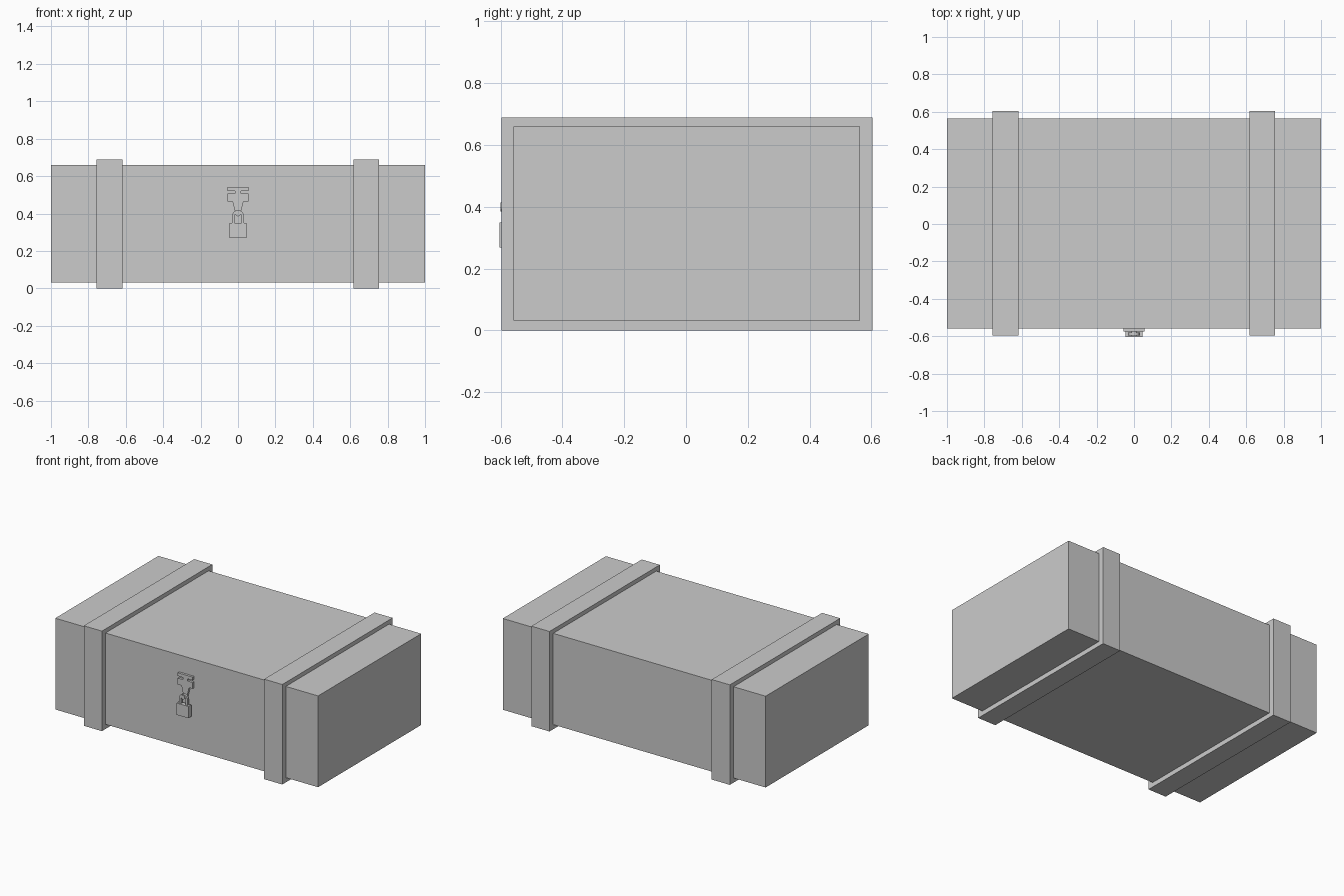
import bpy, bmesh, math

if "Cube" in bpy.data.objects:
    bpy.data.objects.remove(bpy.data.objects["Cube"])


def box(name, x0, x1, y0, y1, z0, z1):
    bm = bmesh.new()
    bmesh.ops.create_cube(bm, size=1)
    for v in bm.verts:
        v.co = ((x0 + x1) / 2 + v.co.x * (x1 - x0),
                (y0 + y1) / 2 + v.co.y * (y1 - y0),
                (z0 + z1) / 2 + v.co.z * (z1 - z0))
    return finish(name, bm)


def finish(name, bm):
    bmesh.ops.recalc_face_normals(bm, faces=bm.faces[:])
    me = bpy.data.meshes.new(name)
    bm.to_mesh(me)
    bm.free()
    ob = bpy.data.objects.new(name, me)
    bpy.context.collection.objects.link(ob)
    return ob


def plate(name, outline, y_front, y_back):
    """Extrude a front-view (x, z) outline through the depth."""
    bm = bmesh.new()
    face = bm.faces.new([bm.verts.new((x, y_front, z)) for x, z in outline])
    geom = bmesh.ops.extrude_face_region(bm, geom=[face])["geom"]
    for v in geom:
        if isinstance(v, bmesh.types.BMVert):
            v.co.y = y_back
    return finish(name, bm)


def mirrored(half):
    return half + [(-x, z) for x, z in reversed(half)]


def arc(r, cz, n=8):
    return [(r * math.cos(math.pi * i / n), cz + r * math.sin(math.pi * i / n))
            for i in range(n + 1)]


# Main body
box("chest_body", -1, 1, -0.558, 0.563, 0.032, 0.66)

# Raised bands around the body
for side, x in (("left", -0.687), ("right", 0.686)):
    box("band_" + side, x - 0.069, x + 0.069, -0.597, 0.603, 0, 0.688)

# Hasp: hinge bar, slotted neck, plate and tapered tongue
half = [(0.057, 0.543), (0.057, 0.521), (0.017, 0.521), (0.017, 0.506),
        (0.057, 0.506), (0.057, 0.463), (0.029, 0.463), (0.013, 0.40)]
plate("hasp", mirrored(half), -0.574, -0.55)

# Staple the shackle hooks through
disc = [(0.014 * math.cos(math.tau * i / 12), 0.399 + 0.014 * math.sin(math.tau * i / 12))
        for i in range(12)]
plate("staple", disc, -0.6, -0.55)

# Padlock shackle and body
outer = [(0.032, 0.34)] + arc(0.032, 0.386) + [(-0.032, 0.34)]
inner = [(0.018, 0.34)] + arc(0.018, 0.386) + [(-0.018, 0.34)]
plate("padlock_shackle", outer + inner[::-1], -0.595, -0.58)
box("padlock_body", -0.045, 0.045, -0.603, -0.572, 0.268, 0.349)
